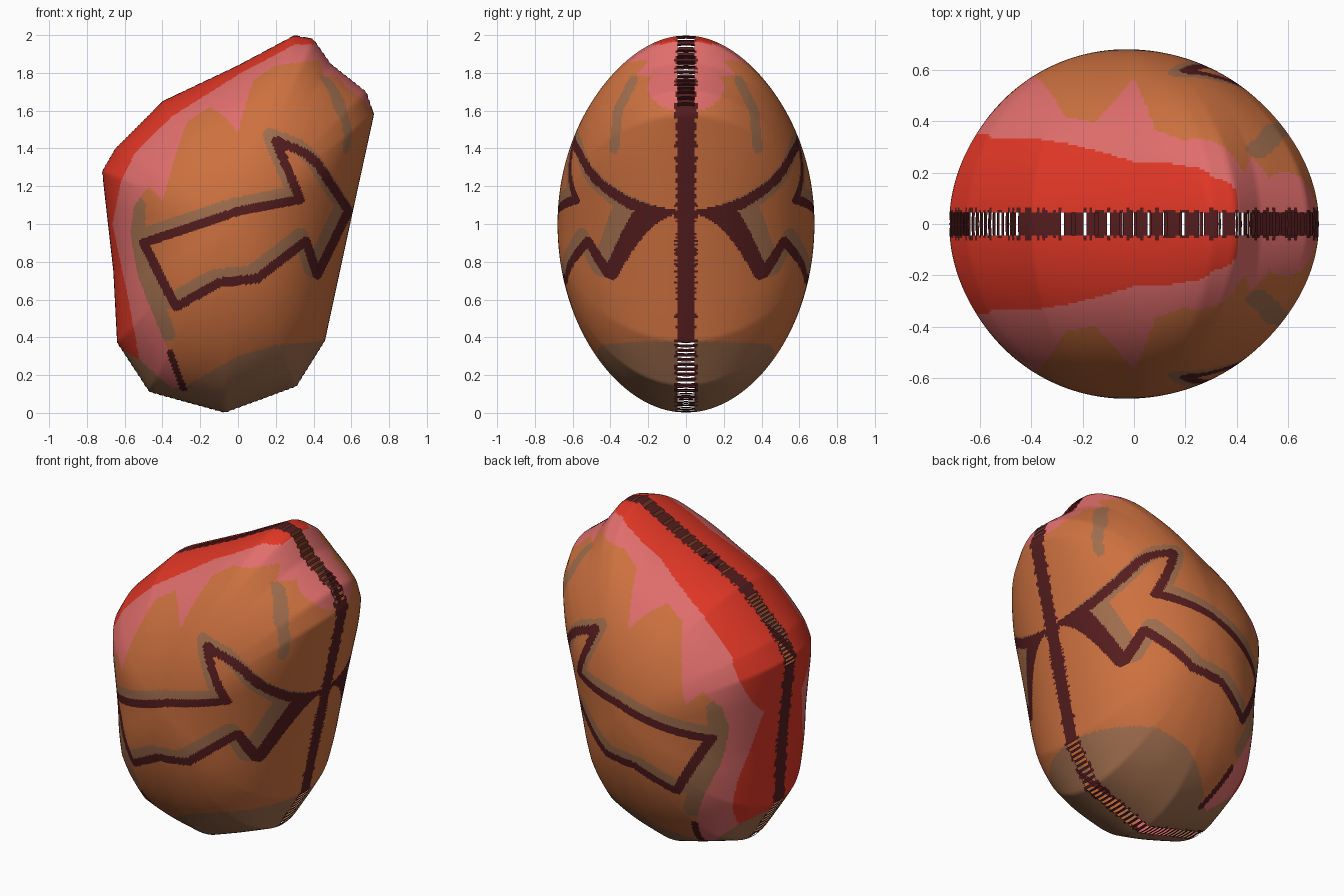
import bpy, bmesh, math, random
from mathutils import Vector
from mathutils.geometry import intersect_point_line, intersect_line_line_2d

random.seed(4)
if "Cube" in bpy.data.objects:
    bpy.data.objects.remove(bpy.data.objects["Cube"])

COLS, ROWS = 400, 108
DEPTH, SEAM = 0.68, 0.045
CENTRE = Vector((-0.03, 1.0))


def path(*pts):
    return [Vector(p) for p in pts]


# Side outline of the cushion, in x and z
outline = path((.3, 2), (.4, 1.98), (.49, 1.85), (.68, 1.7), (.72, 1.58), (.6, 1.03),
               (.46, .38), (.31, .14), (-.07, 0), (-.47, .11), (-.64, .37),
               (-.66, .75), (-.72, 1.28), (-.65, 1.4), (-.4, 1.65), (0, 1.84))

# Painted regions and strokes, in x and z
red_area = path((.42, 1.99), (.4, 1.95), (.3, 1.95), (0, 1.79), (-.35, 1.57), (-.55, 1.37),
                (-.62, 1.22), (-.665, 1), (-.58, .6), (-.52, .27), (-.9, .5), (-1, 2.2), (.42, 2.2))
pink_area = path((.52, 1.78), (.45, 1.79), (.43, 1.87), (.2, 1.84), (.08, 1.76), (.03, 1.6),
                 (0, 1.48), (-.07, 1.57), (-.15, 1.62), (-.27, 1.54), (-.33, 1.37), (-.4, 1.12),
                 (-.47, 1.2), (-.55, 1.1), (-.57, .95), (-.53, .72), (-.4, .4), (-.28, .13),
                 (-.36, .12), (-.52, .28), (-.9, .5), (-1, 2.2), (.52, 2.2))
base_area = path((.8, .38), (.46, .38), (.2, .36), (0, .3), (-.28, .14), (-.35, .13),
                 (-.52, .28), (-.9, .5), (-.9, -.2), (.8, -.2))
arrow = path((-.5, .9), (-.33, .56), (-.1, .69), (.1, .71), (.36, .91), (.42, .73), (.585, 1.07),
             (.42, 1.32), (.35, 1.38), (.2, 1.44), (.33, 1.13), (.01, 1.07), (-.5, .9))
shadow = [p + Vector((-.03, .03)) for p in arrow]
lower_stroke = path((-.36, .32), (-.29, .13))
pink_shade = path((-.53, 1.1), (-.53, .9), (-.48, .7), (-.37, .42))
# This stroke is laid out in y and z
cheek_stroke = path((.28, 1.76), (.36, 1.6), (.38, 1.4))


def inside(p, poly):
    hit = False
    for a, b in zip(poly, poly[1:] + poly[:1]):
        if (a.y > p.y) != (b.y > p.y) and p.x < a.x + (p.y - a.y) * (b.x - a.x) / (b.y - a.y):
            hit = not hit
    return hit


def near(p, line, width):
    for a, b in zip(line, line[1:]):
        d = b - a
        k = max(0, min(1, (p - a).dot(d) / d.length_squared))
        if (p - a - d * k).length < width:
            return True
    return False


def material(name, colour):
    m = bpy.data.materials.new(name)
    m.use_nodes = True
    m.diffuse_color = (*colour, 1)
    m.node_tree.nodes["Principled BSDF"].inputs["Base Color"].default_value = (*colour, 1)
    return m


ORANGE, PINK, RED, MAROON, TAUPE = range(5)
materials = [material("orange", (.61, .165, .05)), material("pink", (.745, .156, .15)),
             material("red", (.75, .038, .019)), material("maroon", (.09, .012, .013)),
             material("taupe", (.35, .155, .075))]


def colour_at(c):
    p, side = Vector((c.x, c.z)), Vector((abs(c.y), c.z))
    if near(p, arrow, .024) or near(p, lower_stroke, .017):
        return MAROON
    if c.x > .4 and (c.y / .2) ** 2 + ((c.z - 1.72) / .125) ** 2 < 1:
        return PINK
    if inside(p, base_area):
        return TAUPE
    if inside(p, red_area):
        return RED
    if inside(p, pink_area):
        return PINK
    if near(p, shadow, .04) or near(p, pink_shade, .04):
        return TAUPE
    if c.x > .3 and near(side, cheek_stroke, .025):
        return TAUPE
    return ORANGE


# Outline radius in every direction, sharp and softened
directions = [Vector((math.cos(a), math.sin(a)))
              for a in (math.tau * i / COLS for i in range(COLS))]
sharp = []
for d in directions:
    hits = [intersect_line_line_2d(CENTRE, CENTRE + d * 3, a, b)
            for a, b in zip(outline, outline[1:] + outline[:1])]
    sharp.append(max((h - CENTRE).length for h in hits if h))
SPAN = 16
soft = [sum(sharp[(i + k) % COLS] for k in range(-SPAN, SPAN + 1)) / (2 * SPAN + 1)
        for i in range(COLS)]


def shell_point(i, phi):
    t = math.sin(phi)
    r = soft[i] + (sharp[i] - soft[i]) * t ** 4
    p = CENTRE + directions[i] * r * t
    return Vector((p.x, -DEPTH * math.cos(phi), p.y))


def finish(bm, name):
    mesh = bpy.data.meshes.new(name)
    bmesh.ops.recalc_face_normals(bm, faces=bm.faces[:])
    bm.to_mesh(mesh)
    bm.free()
    for m in materials:
        mesh.materials.append(m)
    for f in mesh.polygons:
        f.use_smooth = True
    obj = bpy.data.objects.new(name, mesh)
    bpy.context.collection.objects.link(obj)
    return obj


# Padded body: one half shell, mirrored front to back
phi_end = math.acos(SEAM / DEPTH)
bm = bmesh.new()
pole = bm.verts.new(shell_point(0, 0))
rings = [[bm.verts.new(shell_point(i, phi_end * j / ROWS)) for i in range(COLS)]
         for j in range(1, ROWS + 1)]
for i in range(COLS):
    n = (i + 1) % COLS
    bm.faces.new((pole, rings[0][n], rings[0][i]))
    stitch = random.choice((0, 0, 1, 2))
    for j in range(ROWS - 1):
        f = bm.faces.new((rings[j][i], rings[j][n], rings[j + 1][n], rings[j + 1][i]))
        if j >= ROWS - 1 - stitch:
            f.material_index = MAROON
for f in bm.faces:
    if f.material_index != MAROON:
        f.material_index = colour_at(f.calc_center_median())
bm.normal_update()
if sum(f.normal.y for f in bm.faces) > 0:
    bmesh.ops.reverse_faces(bm, faces=bm.faces[:])
body = finish(bm, "padded_body")
mirror = body.modifiers.new("back_half", "MIRROR")
mirror.use_axis = (False, True, False)
mirror.use_mirror_merge = False

# Stitched seam: a band round the rim with open stitches at the corners
bm = bmesh.new()
band = []
for i in range(COLS):
    edge = shell_point(i, phi_end)
    mid = CENTRE + directions[i] * sharp[i]
    band.append([bm.verts.new(v) for v in
                 (edge, (mid.x, 0, mid.y), (edge.x, -edge.y, edge.z))])
for i in range(COLS):
    x, z = band[i][1].co.x, band[i][1].co.z
    corner = (x > .42 and z > 1.6) or (x < -.45 and z > 1.25) or z < .38
    if (corner and i % 2) or (z > 1.7 and i % 4 == 1):
        continue
    a, b = band[i], band[(i + 1) % COLS]
    for k in range(2):
        bm.faces.new((a[k], a[k + 1], b[k + 1], b[k])).material_index = MAROON
finish(bm, "stitched_seam")
